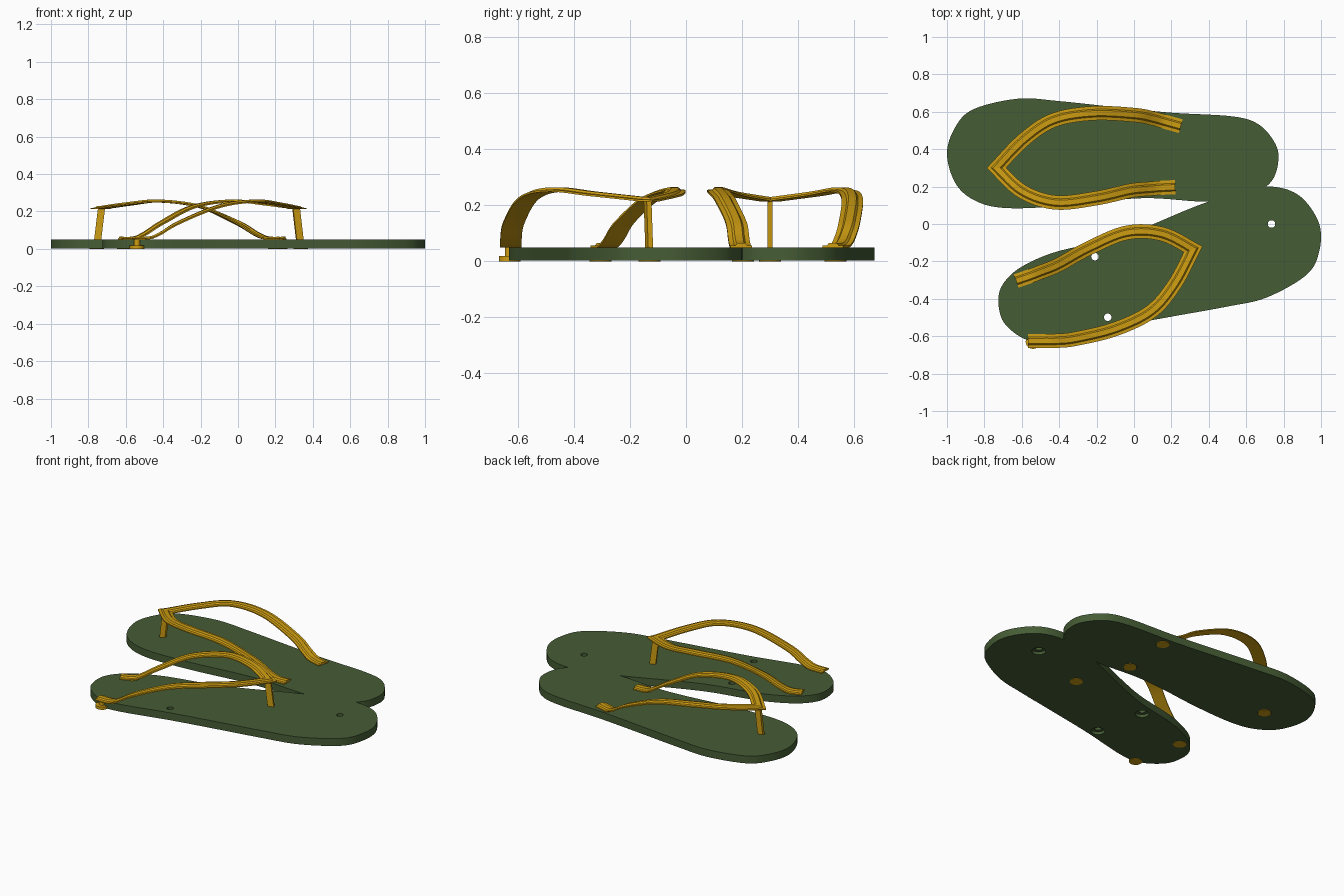
import bpy, bmesh, math
from mathutils import Vector, Matrix

cube = bpy.data.objects.get("Cube")
if cube:
    bpy.data.objects.remove(cube, do_unlink=True)

THICK = 0.05
PIVOT = Vector((-0.755, 0.30, 0))          # toe hole of the first sandal
HOLES = [(-0.755, 0.30), (0.20, 0.203), (0.225, 0.533)]


def material(name, rgb):
    m = bpy.data.materials.new(name)
    m.use_nodes = True
    m.diffuse_color = (*rgb, 1)
    bsdf = m.node_tree.nodes["Principled BSDF"]
    bsdf.inputs["Base Color"].default_value = (*rgb, 1)
    bsdf.inputs["Roughness"].default_value = 0.7
    return m


GREEN = material("olive green", (0.06, 0.108, 0.035))
AMBER = material("amber yellow", (0.62, 0.34, 0.006))


def finish(bm, name, mat, matrix):
    """Turn a bmesh, drawn around the first sandal, into a placed object."""
    bmesh.ops.recalc_face_normals(bm, faces=bm.faces)
    bmesh.ops.translate(bm, verts=bm.verts, vec=-PIVOT)
    mesh = bpy.data.meshes.new(name)
    bm.to_mesh(mesh)
    bm.free()
    mesh.materials.append(mat)
    ob = bpy.data.objects.new(name, mesh)
    bpy.context.collection.objects.link(ob)
    ob.matrix_world = matrix
    return ob


def activate(ob):
    bpy.ops.object.select_all(action="DESELECT")
    ob.select_set(True)
    bpy.context.view_layer.objects.active = ob


def smooth(ob, angle=30):
    activate(ob)
    bpy.ops.object.shade_smooth_by_angle(angle=math.radians(angle))


def spline(points, steps, closed=False):
    """Smooth curve through the given points."""
    pts = [Vector(p) for p in points]
    n = len(pts)
    if closed:
        get = lambda i: pts[i % n]
    else:
        get = lambda i: pts[max(0, min(n - 1, i))]
    out = []
    for i in range(n if closed else n - 1):
        a, b, c, d = (get(i + k) for k in (-1, 0, 1, 2))
        for s in range(steps):
            t = s / steps
            out.append(0.5 * (2 * b + (c - a) * t + (2 * a - 5 * b + 4 * c - d) * t ** 2
                              + (3 * b - a - 3 * c + d) * t ** 3))
    return out if closed else out + [pts[-1]]


def add_cylinder(bm, x, y, r, z0, z1, sides=24):
    place = Matrix.Translation((x, y, (z0 + z1) / 2))
    bmesh.ops.create_cone(bm, cap_ends=True, segments=sides, radius1=r, radius2=r,
                          depth=z1 - z0, matrix=place)


OUTLINE = [(-1, .37), (-.96, .51), (-.86, .613), (-.62, .67), (-.4, .657), (-.1, .625),
           (.2, .595), (.53, .575), (.67, .53), (.755, .43), (.772, .34), (.74, .235),
           (.65, .165), (.52, .13), (.36, .12), (.1, .138), (-.1, .128), (-.4, .095),
           (-.68, .085), (-.84, .12), (-.95, .21)]


def make_sole(side, matrix):
    bm = bmesh.new()
    ring = [bm.verts.new((p.x, p.y, 0.002)) for p in spline(OUTLINE, 6, True)]
    face = bm.faces.new(ring)
    top = bmesh.ops.extrude_face_region(bm, geom=[face])["geom"]
    bmesh.ops.translate(bm, vec=(0, 0, THICK - 0.002),
                        verts=[v for v in top if isinstance(v, bmesh.types.BMVert)])
    sole = finish(bm, side + "_sole", GREEN, matrix)

    # stepped holes: narrow through-hole, then wide recess beneath
    for radius, z0, z1 in ((0.02, -0.05, 0.1), (0.041, -0.05, 0.021)):
        bm = bmesh.new()
        for x, y in HOLES:
            add_cylinder(bm, x, y, radius, z0, z1)
        cutter = finish(bm, "hole_cutter", GREEN, matrix)
        cutter.hide_render = True
        activate(sole)
        mod = sole.modifiers.new("holes", "BOOLEAN")
        mod.operation, mod.solver, mod.object = "DIFFERENCE", "EXACT", cutter
        bpy.ops.object.modifier_apply(modifier=mod.name)
        bpy.data.objects.remove(cutter, do_unlink=True)
    smooth(sole)


APEX = (-.735, .30, .216)
INNER = [(.22, .197, .053), (.14, .193, .055), (.08, .188, .08), (-.02, .178, .14),
         (-.2, .138, .222), (-.42, .115, .252), (-.6, .175, .236), APEX]
OUTER = [APEX, (-.59, .45, .236), (-.43, .555, .252), (-.22, .592, .226), (0, .583, .14),
         (.1, .565, .08), (.16, .548, .055), (.25, .523, .053)]
# ribbon section with a low raised rib: (across, up)
SECTION = [(-.038, -.004), (-.038, .003), (-.021, .004), (-.014, .012),
           (.014, .012), (.021, .004), (.038, .003), (.038, -.004)]


def make_strap(side, matrix):
    path = spline(INNER, 8)[:-1] + spline(OUTER, 8)
    bm = bmesh.new()
    rings = []
    for i, p in enumerate(path):
        before = (p - path[i - 1]).normalized() if i else None
        after = (path[i + 1] - p).normalized() if i < len(path) - 1 else None
        before, after = before or after, after or before
        tangent = (before + after).normalized()
        across = Vector((tangent.y, -tangent.x, 0)).normalized()
        up = across.cross(tangent)
        mitre = min(1.5, 1 / max(0.3, tangent.dot(after)))
        rings.append([bm.verts.new(p + across * u * mitre + up * v) for u, v in SECTION])
    n = len(SECTION)
    for a, b in zip(rings, rings[1:]):
        for k in range(n):
            bm.faces.new((a[k], a[(k + 1) % n], b[(k + 1) % n], b[k]))
    bm.faces.new(rings[0])
    bm.faces.new(rings[-1])
    smooth(finish(bm, side + "_strap", AMBER, matrix), 25)


def make_anchors(side, matrix):
    # leaning toe post
    bm = bmesh.new()
    bmesh.ops.create_cube(bm, size=1)
    for v in bm.verts:
        t = v.co.z + 0.5
        v.co = Vector((PIVOT.x + 0.025 * t + v.co.x * 0.038,
                       PIVOT.y + v.co.y * 0.018, 0.01 + 0.206 * t))
    finish(bm, side + "_toe_post", AMBER, matrix)

    # stems and round plugs under the sole
    bm = bmesh.new()
    for i, (x, y) in enumerate(HOLES):
        add_cylinder(bm, x, y, 0.039, 0, 0.018)
        if i:
            add_cylinder(bm, x, y, 0.017, 0.01, 0.055)
    smooth(finish(bm, side + "_plugs", AMBER, matrix))


# first sandal is assembled; the second is turned round with its strap pulled out
turn = Matrix.Rotation(math.radians(196.3), 4, "Z")
first = Matrix.Translation(PIVOT)
second = Matrix.Translation((0.735, 0.0, 0)) @ turn
loose = Matrix.Translation((-0.40, -0.13, 0)) @ second

for side, sole_at, strap_at in (("back", first, first), ("front", second, loose)):
    make_sole(side, sole_at)
    make_strap(side, strap_at)
    make_anchors(side, strap_at)
